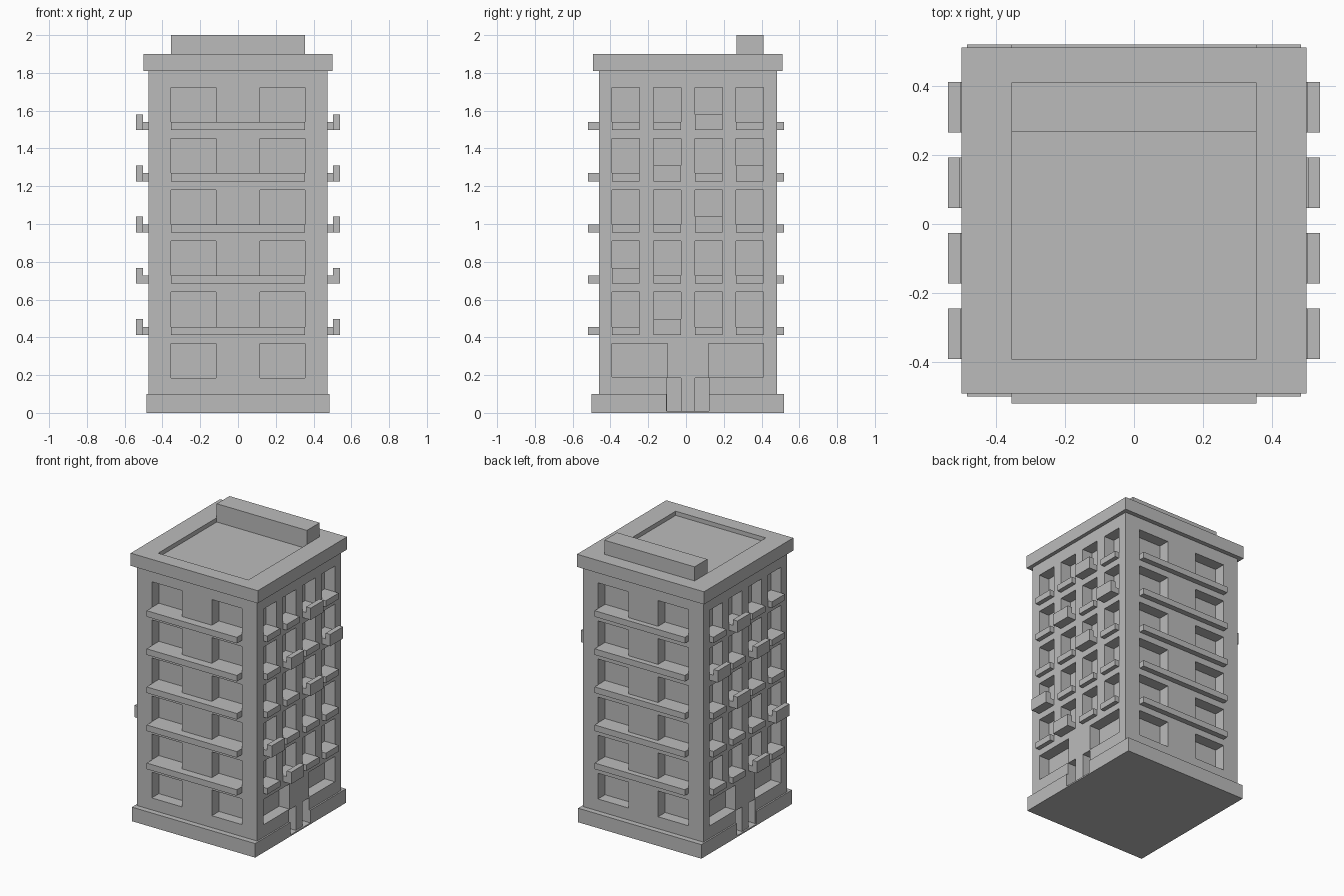
import bpy
import bmesh
from mathutils import Vector

cube = bpy.data.objects.get("Cube")
if cube:
    bpy.data.objects.remove(cube, do_unlink=True)

grey = bpy.data.materials.new("concrete_grey")
grey.use_nodes = True
colour = (0.5, 0.5, 0.5, 1)
grey.diffuse_color = colour
grey.node_tree.nodes["Principled BSDF"].inputs["Base Color"].default_value = colour


def boxes(name, items):
    """One object made of boxes, each given as (x range, y range, z range)."""
    bm = bmesh.new()
    for ranges in items:
        lo = Vector([min(r) for r in ranges])
        hi = Vector([max(r) for r in ranges])
        made = bmesh.ops.create_cube(bm, size=1)["verts"]
        for v in made:
            v.co = (lo + hi) / 2 + v.co * (hi - lo)
    mesh = bpy.data.meshes.new(name)
    bm.to_mesh(mesh)
    bm.free()
    mesh.materials.append(grey)
    ob = bpy.data.objects.new(name, mesh)
    bpy.context.scene.collection.objects.link(ob)
    return ob


def carve(ob, items):
    """Cut a set of separate boxes out of an object."""
    cutter = boxes("cutter", items)
    cutter.hide_render = True
    mod = ob.modifiers.new("cut", "BOOLEAN")
    mod.operation = "DIFFERENCE"
    mod.solver = "EXACT"
    mod.object = cutter
    deps = bpy.context.evaluated_depsgraph_get()
    mesh = bpy.data.meshes.new_from_object(ob.evaluated_get(deps))
    ob.modifiers.clear()
    ob.data = mesh
    bpy.data.objects.remove(cutter, do_unlink=True)


MID = 0.01                      # middle of the building in y
WALL_X, WALL_Y = 0.474, 0.471   # half widths of the walls
DEPTH = 0.08                    # depth of the window recesses
FLOOR, SILL, HEIGHT = 0.271, 0.185, 0.183
COLUMN, HALF_WIN = 0.219, 0.073


def around(centre, half):
    return (centre - half, centre + half)


def sill(row):
    return SILL + FLOOR * row


def column(k):
    return around(MID + (k - 1.5) * COLUMN, HALF_WIN)


# Window and door recesses
recesses = []
for s in (-1, 1):
    front = (MID + s * (WALL_Y - DEPTH), MID + s * 0.6)
    side = (s * (WALL_X - DEPTH), s * 0.6)
    for row in range(6):
        z = (sill(row), sill(row) + HEIGHT)
        for t in (-1, 1):
            recesses.append(((t * 0.117, t * 0.356), front, z))
        if row:
            recesses += [(side, column(k), z) for k in range(4)]
    for t in (-1, 1):
        shop = (MID + t * 0.109, MID + t * 0.401)
        recesses.append((side, shop, (SILL + 0.004, SILL + HEIGHT)))
        door = (MID + t * 0.037, MID + t * 0.111)
        recesses.append((side, door, (-0.1, SILL)))

# Walls
walls = boxes("walls", [((-WALL_X, WALL_X), around(MID, WALL_Y), (0.01, 1.85))])
carve(walls, recesses)

# Plinth with an entrance gap on both sides
plinth = boxes("plinth", [((-0.485, 0.485), around(MID, 0.51), (0, 0.1))])
carve(plinth, [((s * 0.39, s * 0.6), around(MID, 0.112), (0.01, 0.2))
               for s in (-1, 1)])

# Roof slab with a shallow sunken terrace, and the raised block at its back
roof = boxes("roof_slab", [((-0.5, 0.5), around(MID, 0.502), (1.81, 1.9))])
carve(roof, [((-0.355, 0.355), around(MID, 0.401), (1.87, 2.1))])
boxes("roof_block", [((-0.355, 0.355), (0.268, MID + 0.401), (1.86, 2.0))])

# Long ledges on front and back
THICK = 0.043
boxes("long_ledges", [
    ((-0.355, 0.355), (s * 0.45, s * 0.52), (sill(row) - THICK, sill(row)))
    for row in range(1, 6) for s in (-1, 1)])

# Small window ledges on both sides
boxes("window_ledges", [
    ((s * 0.45, s * 0.505), column(k), (sill(row) - THICK, sill(row)))
    for row in range(1, 6) for k in range(4) for s in (-1, 1)])

# Raised balcony fronts on some of the ledges
balconies = ((1, 1), (2, 0), (3, 2), (4, 1), (4, 3), (5, 2))
boxes("balcony_fronts", [
    ((s * 0.504, s * 0.54), column(k), (sill(row) - THICK, sill(row) + 0.041))
    for row, k in balconies for s in (-1, 1)])
